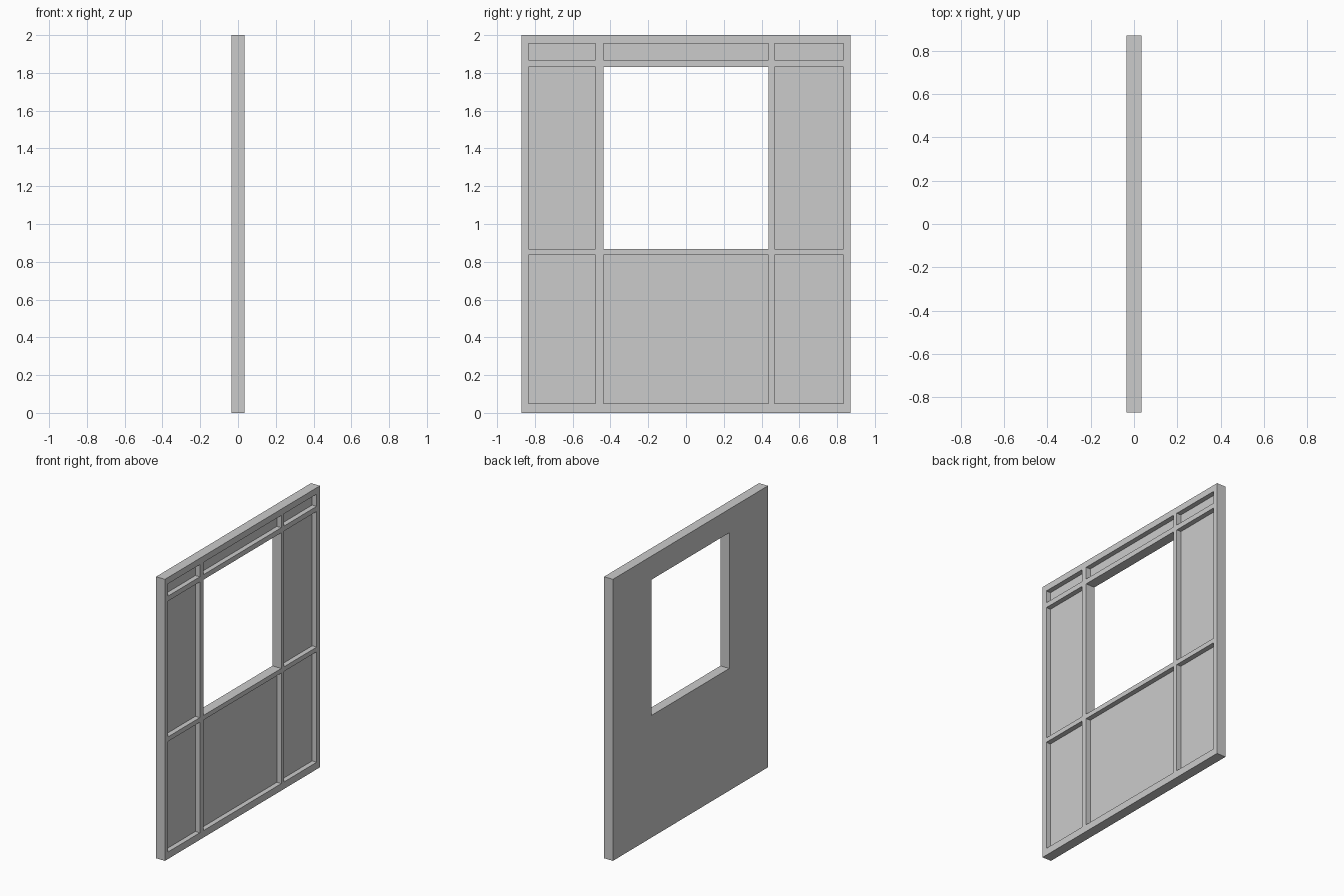
import bpy
import bmesh
from mathutils import Matrix, Vector

cube = bpy.data.objects.get("Cube")
if cube:
    bpy.data.objects.remove(cube, do_unlink=True)

HALF_THICK, HALF_WIDTH, HEIGHT = 0.035, 0.87, 2.0

# One plain grey for the whole panel
grey = bpy.data.materials.new("wall grey")
grey.use_nodes = True
colour = (0.6, 0.6, 0.6, 1.0)
grey.diffuse_color = colour
grey.node_tree.nodes["Principled BSDF"].inputs["Base Color"].default_value = colour


def add_box(bm, x, y, z):
    """Add a box spanning the given (low, high) ranges."""
    spans = (x, y, z)
    centre = Vector([(a + b) / 2 for a, b in spans])
    size = [b - a for a, b in spans]
    bmesh.ops.create_cube(
        bm, size=1, matrix=Matrix.Translation(centre) @ Matrix.Diagonal((*size, 1)))


def make_object(name, boxes):
    bm = bmesh.new()
    for box in boxes:
        add_box(bm, *box)
    mesh = bpy.data.meshes.new(name)
    bm.to_mesh(mesh)
    bm.free()
    mesh.materials.append(grey)
    obj = bpy.data.objects.new(name, mesh)
    bpy.context.collection.objects.link(obj)
    return obj


# Solid wall slab
wall = make_object("window_wall", [
    ((-HALF_THICK, HALF_THICK), (-HALF_WIDTH, HALF_WIDTH), (0, HEIGHT))])

# Bays between the studs and rails
columns = [(-0.833, -0.478), (-0.436, 0.436), (0.468, 0.833)]
rows = [(0.05, 0.835), (0.868, 1.832), (1.868, 1.955)]

# Shallow recesses on the framed side, and a through opening in the middle bay
cuts = []
for c, y in enumerate(columns):
    for r, z in enumerate(rows):
        is_window = c == 1 and r == 1
        back = -2 * HALF_THICK if is_window else 0
        cuts.append(((back, 2 * HALF_THICK), y, z))
cutter = make_object("bay_cutter", cuts)
cutter.hide_render = True

# Cut the bays and keep the finished mesh
mod = wall.modifiers.new("bays", "BOOLEAN")
mod.operation = "DIFFERENCE"
mod.solver = "EXACT"
mod.object = cutter
bpy.context.view_layer.objects.active = wall
bpy.ops.object.modifier_apply(modifier=mod.name)
bpy.data.objects.remove(cutter, do_unlink=True)
